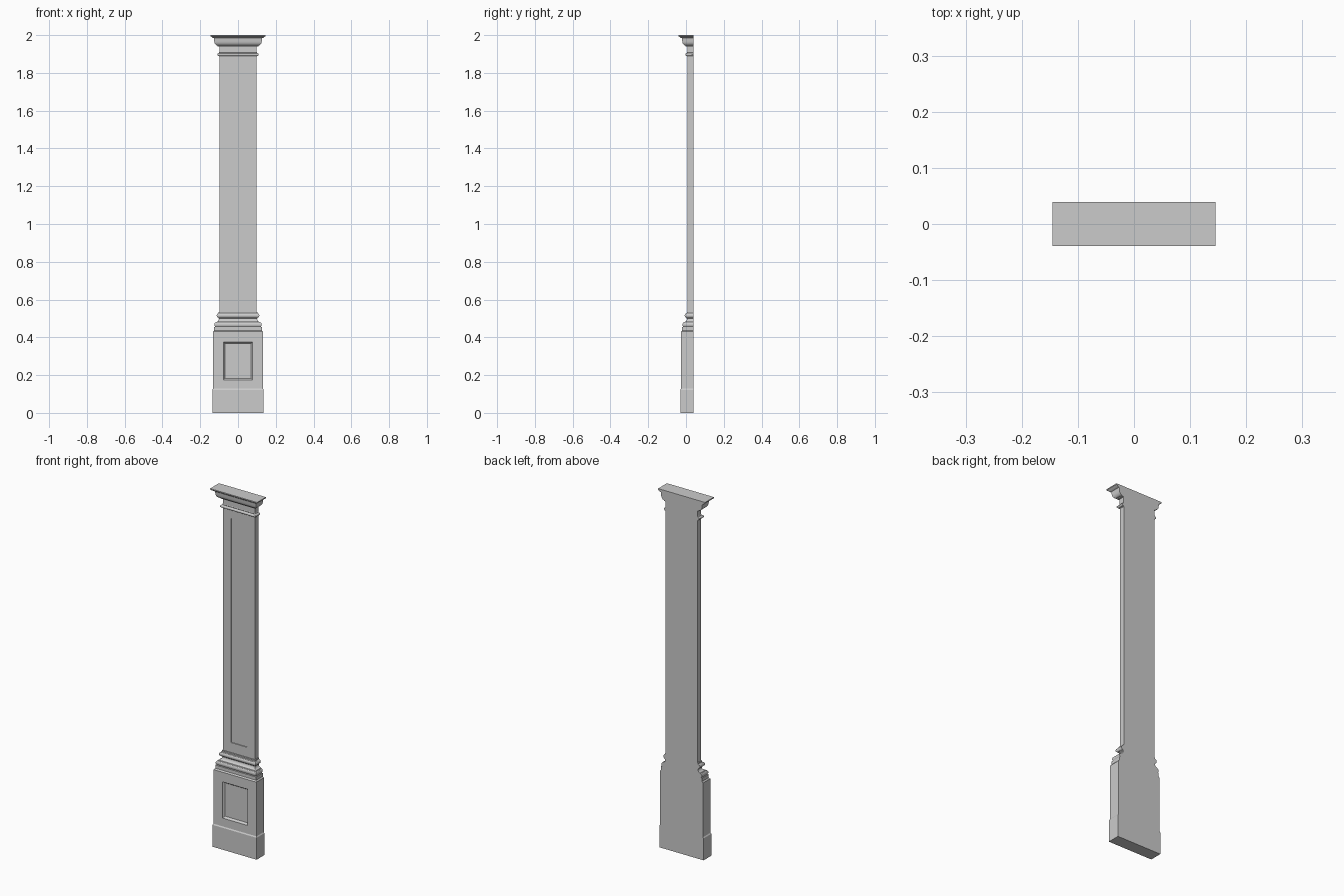
import bpy, bmesh, math

if "Cube" in bpy.data.objects:
    bpy.data.objects.remove(bpy.data.objects["Cube"])

BACK = 0.039
FRONT_SHIFT = 0.106   # front y = FRONT_SHIFT - half width, with reversed sign


def front(w):
    return FRONT_SHIFT - w


def arc(cx, cz, rx, rz, a0, a1, n=6):
    """Points of an elliptical moulding curve in (half width, height)."""
    return [(cx + rx * math.cos(math.radians(a0 + (a1 - a0) * i / n)),
             cz + rz * math.sin(math.radians(a0 + (a1 - a0) * i / n))) for i in range(n + 1)]


def moulded_block(name, profile, panel=None):
    """Sweep a profile round left, front and right; optionally sink a panel.
    panel = (segment index, list of nested (half x, z low, z high, depth))."""
    bm = bmesh.new()
    rings = [[bm.verts.new(p) for p in ((-w, BACK, z), (-w, front(w), z),
                                        (w, front(w), z), (w, BACK, z))] for w, z in profile]
    for i, (a, b) in enumerate(zip(rings, rings[1:])):
        for k in range(4):
            m = (k + 1) % 4
            if panel and i == panel[0] and k == 1:
                continue
            bm.faces.new((a[k], a[m], b[m], b[k]))
    bm.faces.new(rings[0])
    bm.faces.new(rings[-1])
    if panel:
        i = panel[0]
        y = front(profile[i][0])
        old = [rings[i][1], rings[i][2], rings[i + 1][2], rings[i + 1][1]]
        for hx, z0, z1, d in panel[1]:
            new = [bm.verts.new(p) for p in ((-hx, y + d, z0), (hx, y + d, z0),
                                             (hx, y + d, z1), (-hx, y + d, z1))]
            for k in range(4):
                m = (k + 1) % 4
                bm.faces.new((old[k], old[m], new[m], new[k]))
            old = new
        bm.faces.new(old)
    bmesh.ops.recalc_face_normals(bm, faces=bm.faces)
    me = bpy.data.meshes.new(name)
    bm.to_mesh(me)
    bm.free()
    ob = bpy.data.objects.new(name, me)
    bpy.context.collection.objects.link(ob)
    bpy.ops.object.select_all(action='DESELECT')
    bpy.context.view_layer.objects.active = ob
    ob.select_set(True)
    bpy.ops.object.shade_smooth_by_angle(angle=math.radians(25))
    return ob


# Pedestal with plinth and sunken moulded panel
moulded_block("pedestal",
              [(0.136, 0), (0.136, 0.122), (0.132, 0.128), (0.132, 0.43),
               (0.126, 0.437), (0.126, 0.455)],
              (2, [(0.078, 0.174, 0.376, 0), (0.077, 0.175, 0.375, 0.004),
                   (0.070, 0.182, 0.368, 0.012), (0.068, 0.184, 0.366, 0.012)]))

# Base mouldings: fillet, cove and torus
moulded_block("base_moulding",
              [(0.122, 0.455)] + arc(0.117, 0.467, 0.008, 0.012, -60, 90)
              + [(0.115, 0.482)] + arc(0.115, 0.499, 0.014, 0.017, 270, 180)
              + [(0.105, 0.503)] + arc(0.104, 0.515, 0.009, 0.011, -90, 90, 8)
              + [(0.102, 0.528), (0.102, 0.535)])

# Shaft with a long shallow panel
moulded_block("shaft", [(0.098, 0.535), (0.098, 1.886)],
              (0, [(0.05, 0.59, 1.84, 0), (0.049, 0.591, 1.839, 0.003)]))

# Capital: astragal, neck, ovolo and flared top slab
moulded_block("capital",
              [(0.1, 1.886)] + arc(0.1, 1.897, 0.009, 0.008, -90, 90, 8)
              + [(0.101, 1.907), (0.099, 1.91), (0.099, 1.94), (0.108, 1.941), (0.108, 1.945)]
              + arc(0.108, 1.970, 0.018, 0.025, -90, 0)
              + [(0.128, 1.984), (0.134, 1.986)]
              + [(0.138, 1.989), (0.145, 1.994), (0.145, 2.0)])
